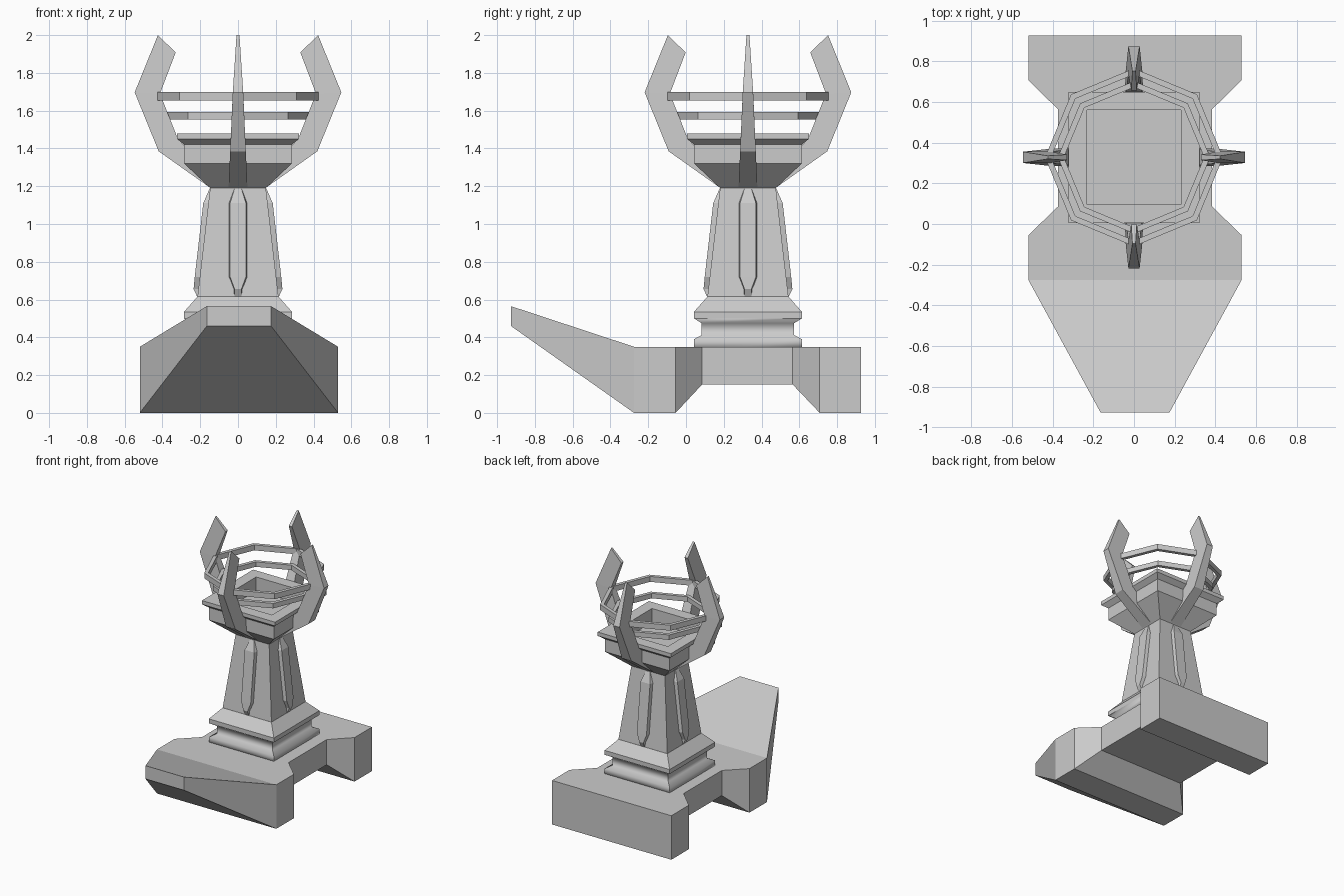
import bpy, bmesh, math
from mathutils import Matrix, Vector

if "Cube" in bpy.data.objects:
    bpy.data.objects.remove(bpy.data.objects["Cube"])

TOWER_Y = 0.328

stone = bpy.data.materials.new("grey_stone")
stone.use_nodes = True
GREY = (0.6, 0.6, 0.6, 1)
stone.diffuse_color = GREY
stone.node_tree.nodes["Principled BSDF"].inputs["Base Color"].default_value = GREY


def loft(name, sections, origin=(0, TOWER_Y, 0), turn=0, closed=False):
    """Skin a row of equal-sized cross-sections, capped or joined end to end."""
    bm = bmesh.new()
    rows = [[bm.verts.new(p) for p in s] for s in sections]
    n = len(rows[0])
    pairs = list(zip(rows, rows[1:]))
    if closed:
        pairs.append((rows[-1], rows[0]))
    else:
        bm.faces.new(rows[0])
        bm.faces.new(rows[-1])
    for a, b in pairs:
        for i in range(n):
            j = (i + 1) % n
            bm.faces.new((a[i], a[j], b[j], b[i]))
    bmesh.ops.recalc_face_normals(bm, faces=bm.faces)
    bm.transform(Matrix.Translation(Vector(origin)) @ Matrix.Rotation(turn, 4, "Z"))
    mesh = bpy.data.meshes.new(name)
    bm.to_mesh(mesh)
    bm.free()
    mesh.materials.append(stone)
    obj = bpy.data.objects.new(name, mesh)
    bpy.context.collection.objects.link(obj)
    return obj


def square(half, z):
    return [(x * half, y * half, z) for x, y in ((-1, -1), (1, -1), (1, 1), (-1, 1))]


def octagon(radius, z):
    return [(radius * math.cos(k * math.pi / 4), radius * math.sin(k * math.pi / 4), z)
            for k in range(8)]


def square_stack(name, profile):
    return loft(name, [square(h, z) for h, z in profile])


# Base slab with a waist, two feet and a raised prow: y, half width, bottom, top
stations = [(-0.927, 0.17, 0.46, 0.565), (-0.275, 0.525, 0, 0.35),
            (-0.055, 0.525, 0, 0.35), (0.085, 0.38, 0.15, 0.35),
            (0.565, 0.38, 0.15, 0.35), (0.708, 0.525, 0, 0.35),
            (0.927, 0.525, 0, 0.35)]
loft("base", [[(-w, y, lo), (w, y, lo), (w, y, hi), (-w, y, hi)]
              for y, w, lo, hi in stations], origin=(0.005, 0, 0))

# Plinth: softly coved foot with crisp mitres, then a bevelled cap
foot = square_stack("plinth_foot", [(0.286, 0.34), (0.286, 0.39), (0.245, 0.412),
                                    (0.245, 0.475), (0.286, 0.5)])
for face in foot.data.polygons:
    face.use_smooth = True
for edge in foot.data.edges:
    za, zb = (foot.data.vertices[v].co.z for v in edge.vertices)
    edge.use_edge_sharp = abs(za - zb) > 0.001
square_stack("plinth_cap", [(0.286, 0.5), (0.286, 0.535), (0.215, 0.615)])

# Tapered column
square_stack("column", [(0.215, 0.61), (0.147, 1.195)])

# Square bowl with a flared rim and a sunken pit
square_stack("bowl", [(0.147, 1.19), (0.285, 1.32), (0.285, 1.42), (0.322, 1.45),
                      (0.322, 1.48), (0.232, 1.48), (0.232, 1.37)])

# Two octagonal hoops above the bowl
for name, radius, low, high in (("upper_hoop", 0.438, 1.655, 1.698),
                                ("lower_hoop", 0.375, 1.553, 1.592)):
    inner = radius - 0.03
    loft(name, [octagon(radius, low), octagon(radius, high),
                octagon(inner, high), octagon(inner, low)], closed=True)

# Column rib sections: height, distance out, half width at back and front
rib = [(0.615, 0.216, 0.03, 0.018), (0.655, 0.235, 0.03, 0.018),
       (0.72, 0.229, 0.06, 0.042), (1.11, 0.184, 0.06, 0.042),
       (1.188, 0.15, 0.03, 0.018)]
rib_sections = [[(0.15 - 0.05 * (z > 1), -b, z), (out, -f, z), (out, f, z),
                 (0.15 - 0.05 * (z > 1), b, z)] for z, out, b, f in rib]

# Horn sections: outer point, inner point (distance out, height)
horn = [((0.145, 1.19), (0.12, 1.23)), ((0.42, 1.385), (0.32, 1.455)),
        ((0.547, 1.697), (0.413, 1.69)), ((0.424, 2.0), (0.33, 1.908))]


def horn_half(z):
    return 0.05 - 0.044 * (z - 1.19) if z < 1.69 else 0.028 - 0.065 * (z - 1.69)


horn_sections = [[(r, s * horn_half(z), z) for (r, z), s in
                  ((o, -1), (o, 1), (i, 1), (i, -1))] for o, i in horn]

# One rib and one horn on each of the four sides
for k, side in enumerate(("left", "back", "right", "front")):
    loft(side + "_rib", rib_sections, turn=k * math.pi / 2)
    loft(side + "_horn", horn_sections, turn=k * math.pi / 2)
